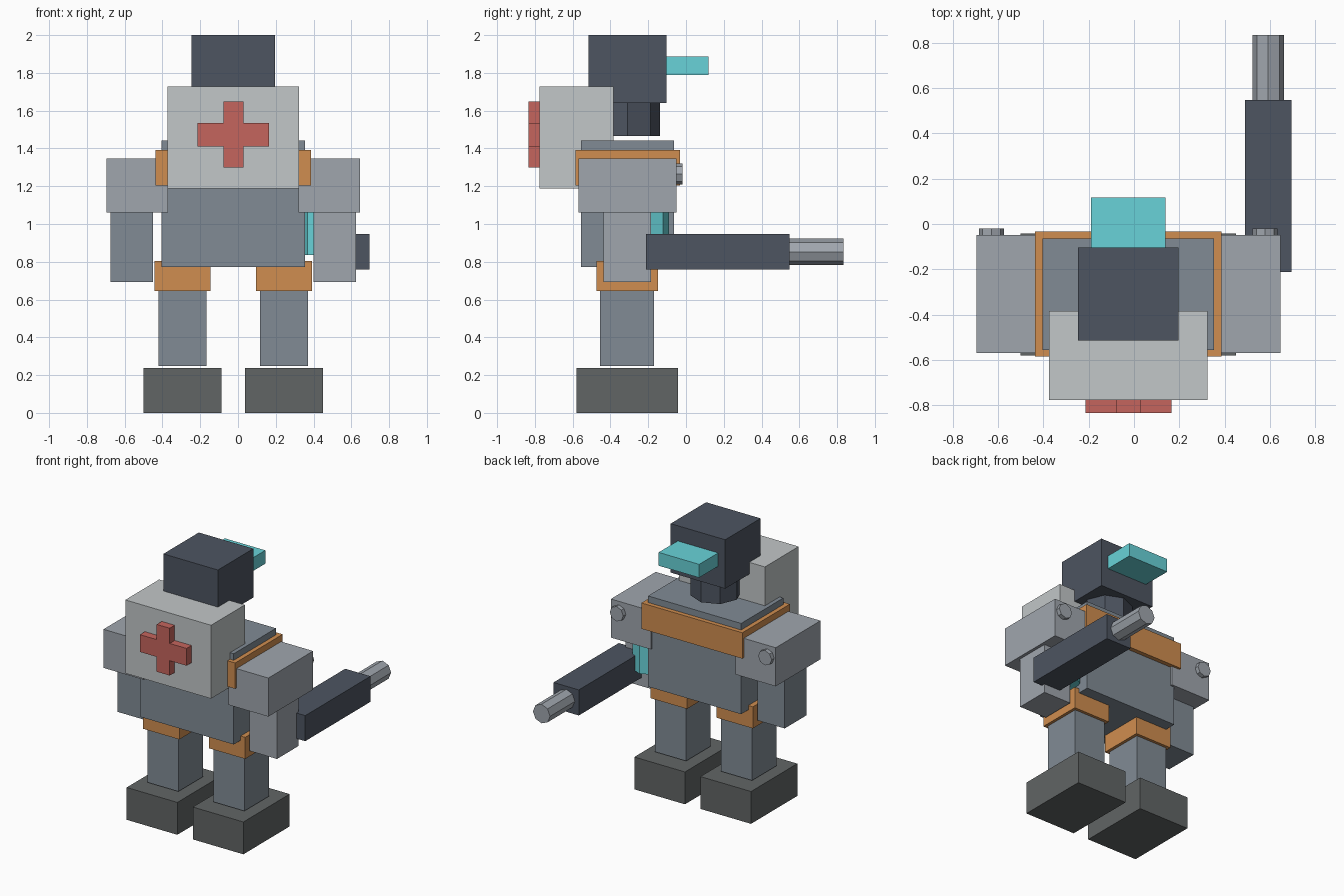
import bpy, math

if "Cube" in bpy.data.objects:
    bpy.data.objects.remove(bpy.data.objects["Cube"])

CX = -0.025  # the body's own plane of symmetry


def colour(name, rgb):
    m = bpy.data.materials.new(name)
    m.diffuse_color = (*rgb, 1)
    m.use_nodes = True
    m.node_tree.nodes["Principled BSDF"].inputs["Base Color"].default_value = m.diffuse_color
    return m


SLATE = colour("slate", (0.075, 0.09, 0.12))
STEEL = colour("steel", (0.22, 0.26, 0.30))
LIGHT = colour("light_steel", (0.35, 0.38, 0.42))
WHITE = colour("off_white", (0.54, 0.57, 0.58))
ORANGE = colour("orange", (0.63, 0.27, 0.08))
RED = colour("red", (0.56, 0.13, 0.11))
CYAN = colour("cyan", (0.14, 0.65, 0.69))
BOOT = colour("boot_grey", (0.12, 0.13, 0.13))


def box(name, x, y, z, mat):
    """Box from (min, max) pairs."""
    bpy.ops.mesh.primitive_cube_add(size=1, location=[sum(r) / 2 for r in (x, y, z)])
    o = bpy.context.object
    o.name = name
    o.scale = [r[1] - r[0] for r in (x, y, z)]
    bpy.ops.object.transform_apply(location=False, rotation=False, scale=True)
    o.data.materials.append(mat)
    return o


def tube(name, centre, radius, length, mat, along_y=False):
    """Eight-sided cylinder, upright or lying along y."""
    bpy.ops.mesh.primitive_cylinder_add(
        vertices=8, radius=radius, depth=length, location=centre,
        rotation=(math.pi / 2 if along_y else 0, 0, 0))
    o = bpy.context.object
    o.name = name
    o.data.materials.append(mat)
    return o


def centred(half):
    return (CX - half, CX + half)


def side(s, inner, outer):
    return tuple(sorted((CX + s * inner, CX + s * outer)))


# Torso and waistcoat band
box("torso", centred(0.379), (-0.555, -0.064), (0.773, 1.441), STEEL)
box("chest_band", centred(0.411), (-0.585, -0.032), (1.203, 1.393), ORANGE)

# Head, neck and visor
tube("neck", (CX, -0.31, 1.562), 0.172, 0.19, SLATE)
box("head", centred(0.222), (-0.515, -0.103), (1.64, 2.0), SLATE)
box("visor", centred(0.165), (-0.15, 0.118), (1.79, 1.888), CYAN)

# Pack with a cross
box("pack", centred(0.349), (-0.776, -0.383), (1.187, 1.727), WHITE)
box("cross_upright", centred(0.053), (-0.834, -0.77), (1.30, 1.648), RED)
for s, label in ((-1, "left"), (1, "right")):
    box("cross_arm_" + label, side(s, 0.053, 0.19), (-0.834, -0.77), (1.409, 1.536), RED)

# Arms and legs
for s, label in ((-1, "left"), (1, "right")):
    box("shoulder_" + label, side(s, 0.345, 0.671), (-0.57, -0.049), (1.062, 1.346), LIGHT)
    box("forearm_" + label, side(s, 0.426, 0.649), (-0.438, -0.185), (0.694, 1.10),
        STEEL if s < 0 else LIGHT)
    tube("bolt_" + label, (CX + s * 0.604, -0.044, 1.265), 0.055, 0.05, LIGHT, True)
    box("hip_" + label, side(s, 0.12, 0.416), (-0.475, -0.148), (0.646, 0.805), ORANGE)
    box("leg_" + label, side(s, 0.142, 0.395), (-0.454, -0.169), (0.249, 0.75), STEEL)
    box("foot_" + label, side(s, 0.063, 0.475), (-0.58, -0.042), (0, 0.238), BOOT)

# Hand-held tool: body, barrel and energy cell
box("tool_body", (0.49, 0.696), (-0.212, 0.547), (0.758, 0.946), SLATE)
tube("tool_barrel", (0.592, 0.67, 0.853), 0.07, 0.33, LIGHT, True)
tube("energy_cell", (0.443, -0.197, 0.965), 0.107, 0.26, CYAN)
